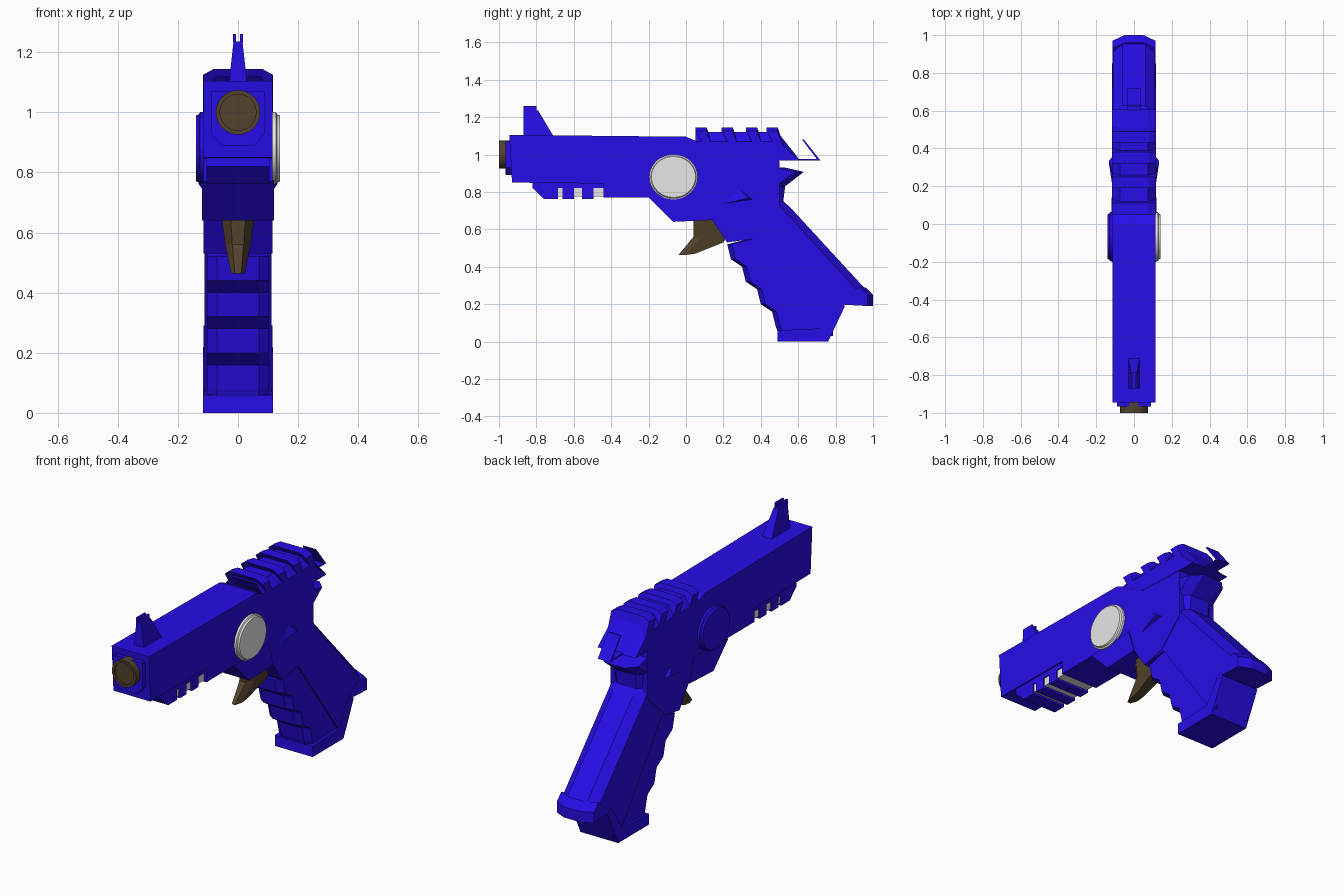
import bpy, bmesh, math
from mathutils import Vector

if "Cube" in bpy.data.objects:
    bpy.data.objects.remove(bpy.data.objects["Cube"], do_unlink=True)


def material(name, *rgb):
    made = bpy.data.materials.new(name)
    made.use_nodes = True
    made.diffuse_color = (*rgb, 1)
    shader = made.node_tree.nodes["Principled BSDF"]
    shader.inputs["Base Color"].default_value = (*rgb, 1)
    return made


BLUE = material("deep blue", .02, .004, .8)
BROWN = material("dark brown", .085, .055, .025)
GREY = material("light grey", .8, .8, .8)
HALF = .114  # usual half width of the body


def build(name, rings, mat):
    """Skin a row of matching rings, cap both ends and make the object."""
    bm = bmesh.new()
    rows = [[bm.verts.new(point) for point in ring] for ring in rings]
    for first, second in zip(rows, rows[1:]):
        for i in range(len(first)):
            bm.faces.new((first[i - 1], first[i], second[i], second[i - 1]))
    bm.faces.new(rows[0])
    bm.faces.new(rows[-1])
    bmesh.ops.recalc_face_normals(bm, faces=bm.faces[:])
    mesh = bpy.data.meshes.new(name)
    bm.to_mesh(mesh)
    bm.free()
    mesh.materials.append(mat)
    obj = bpy.data.objects.new(name, mesh)
    bpy.context.collection.objects.link(obj)
    return obj


def plain_taper(z):
    return 1


def slab(name, profile, half=HALF, flat=None, shrink=None, mat=BLUE, taper=plain_taper):
    """Symmetric slab from a (y, z) profile; shrink moves the outer edge beyond flat."""
    layers = [(half, profile)]
    if shrink:
        layers = [(half, [shrink(y, z) for y, z in profile]), (flat, profile)]
    layers += [(-x, points) for x, points in reversed(layers)]
    rings = [[(x * taper(z), y, z) for y, z in points] for x, points in layers]
    return build(name, rings, mat)


def rect(front, rear, bottom, top):
    return [(front, bottom), (rear, bottom), (rear, top), (front, top)]


def turned(name, profile, axis, centre, mat, height=1):
    """Stack of circles (radius, distance) along an axis."""
    turn = Vector((0, 0, 1)).rotation_difference(Vector(axis))
    sides = 32
    rings = []
    for radius, distance in profile:
        ring = []
        for k in range(sides):
            angle = math.tau * k / sides
            point = turn @ Vector((radius * math.cos(angle), radius * math.sin(angle), distance))
            point.z *= height
            ring.append(point + Vector(centre))
        rings.append(ring)
    obj = build(name, rings, mat)
    bpy.ops.object.select_all(action='DESELECT')
    bpy.context.view_layer.objects.active = obj
    obj.select_set(True)
    bpy.ops.object.shade_smooth_by_angle(angle=math.radians(30))


# Barrel housing and trigger frame
slab("frame", [
    (-.945, 1.105), (0, 1.095), (.06, 1.07), (.2, .99), (.5, .97), (.5, .7),
    (.35, .56), (.22, .53), (.14, .65), (-.07, .64), (-.2, .77),
    (-.44, .77), (-.44, .845), (-.93, .85)])
slab("frame_cheek", [(-.07, .64), (.14, .65), (.1, .78), (-.2, .77)], half=.12)

# Muzzle
slab("muzzle_plate", rect(-.965, -.9, .89, 1.07), half=.09, flat=.055,
     shrink=lambda y, z: (y, max(z, .93)))
turned("muzzle", [(.074, 0), (.074, .055), (.06, .055), (.06, .045)],
       axis=(0, -1, 0), centre=(0, -.945, 1), mat=BROWN)

# Forked front sight
slab("front_sight", [(-.87, 1.1), (-.87, 1.235), (-.79, 1.235), (-.71, 1.1)], half=.03,
     taper=lambda z: 1 - 4 * max(0, z - 1.11))
for side, sign in (("left", 1), ("right", -1)):
    prong = slab(side + "_sight_prong", rect(-.87, -.8, 1.23, 1.26), half=.005)
    prong.location.x = sign * .011

# Accessory rail with grey slots
slab("rail_slots", rect(-.7, -.44, .775, .85), half=.098, mat=GREY)
slab("rail_bridge", rect(-.7, -.44, .82, .85), half=.105)
slab("rail_nose", [(-.82, .85), (-.82, .82), (-.76, .763), (-.685, .763), (-.685, .85)],
     half=.105)
for place, front in (("front", -.66), ("rear", -.555)):
    slab(place + "_rail_block", rect(front, front + .06, .763, .85), half=.105)

# Side discs
for side, sign, mat in (("left", 1, GREY), ("right", -1, BLUE)):
    turned(side + "_disc", [(.13, .1), (.13, .126), (.122, .13), (.118, .139)],
           axis=(sign, 0, 0), centre=(0, -.067, .88), mat=mat, height=.93)

# Pointed fins on both sides behind the trigger
slab("side_fins", [(.17, .73), (.36, .76), (.28, .82)], half=.132, flat=.11,
     shrink=lambda y, z: (.3 + y / 10, .69 + z / 10))

# Grip core with chamfered back
slab("grip", [
    (.3, .93), (.53, .93), (.63, .907), (.53, .83), (.52, .75), (.555, .72),
    (.96, .28), (.98, .2), (.83, .2), (.72, .07), (.37, .55), (.22, .53)],
    half=.111, flat=.06,
    shrink=lambda y, z: (y - .05 if y + z > 1.1 else y, z))

# Finger grooves stepping down the grip front
grooves = []
for k in range(4):
    y, z = .22 + .08 * k, .52 - .12 * k
    grooves += [(y, z), (y + .02, z - .08)]
slab("finger_grooves", grooves + [(.5, .03), (.76, .03), (.76, .12), (.42, .57)],
     half=.103, flat=.07, shrink=lambda y, z: (y + .025, z))

# Grip foot and heel
slab("grip_foot", [(.49, 0), (.76, 0), (.85, .19), (.82, .22), (.72, .07), (.49, .06)],
     half=.116)
slab("grip_heel", [(.82, .2), (1, .19), (1, .25), (.96, .29)], flat=.05,
     shrink=lambda y, z: (y - .03, z))

# Rear cap with cross ribs
slab("rear_cap", [(.05, 1.12), (.2, .98), (.54, .968), (.61, .968), (.49, 1.12)],
     half=.116, flat=.075, shrink=lambda y, z: (y, z - .05 if z > 1 else z))
for place, y in (("first", .05), ("second", .19), ("third", .32), ("fourth", .43)):
    slab(place + "_cap_rib",
         [(y + .05, 1.06), (y + .09, 1.06), (y + .06, 1.145), (y, 1.145)],
         half=.116, flat=.08, shrink=lambda y, z: (y, z - .02))

# Thin rear hammer
slab("hammer", [(.58, .967), (.72, .967), (.63, 1.08), (.62, 1.08), (.7, .975), (.58, .975)],
     half=.038)

# Trigger, narrowing to its tip
slab("trigger", [(.04, .66), (.04, .56), (-.04, .463), (.05, .47), (.2, .53), (.22, .56),
                 (.14, .66)],
     half=.056, flat=.025, mat=BROWN,
     shrink=lambda y, z: (y + .04 if y < .05 else y, z),
     taper=lambda z: .4 + .6 * min(1, (z - .46) * 6))
